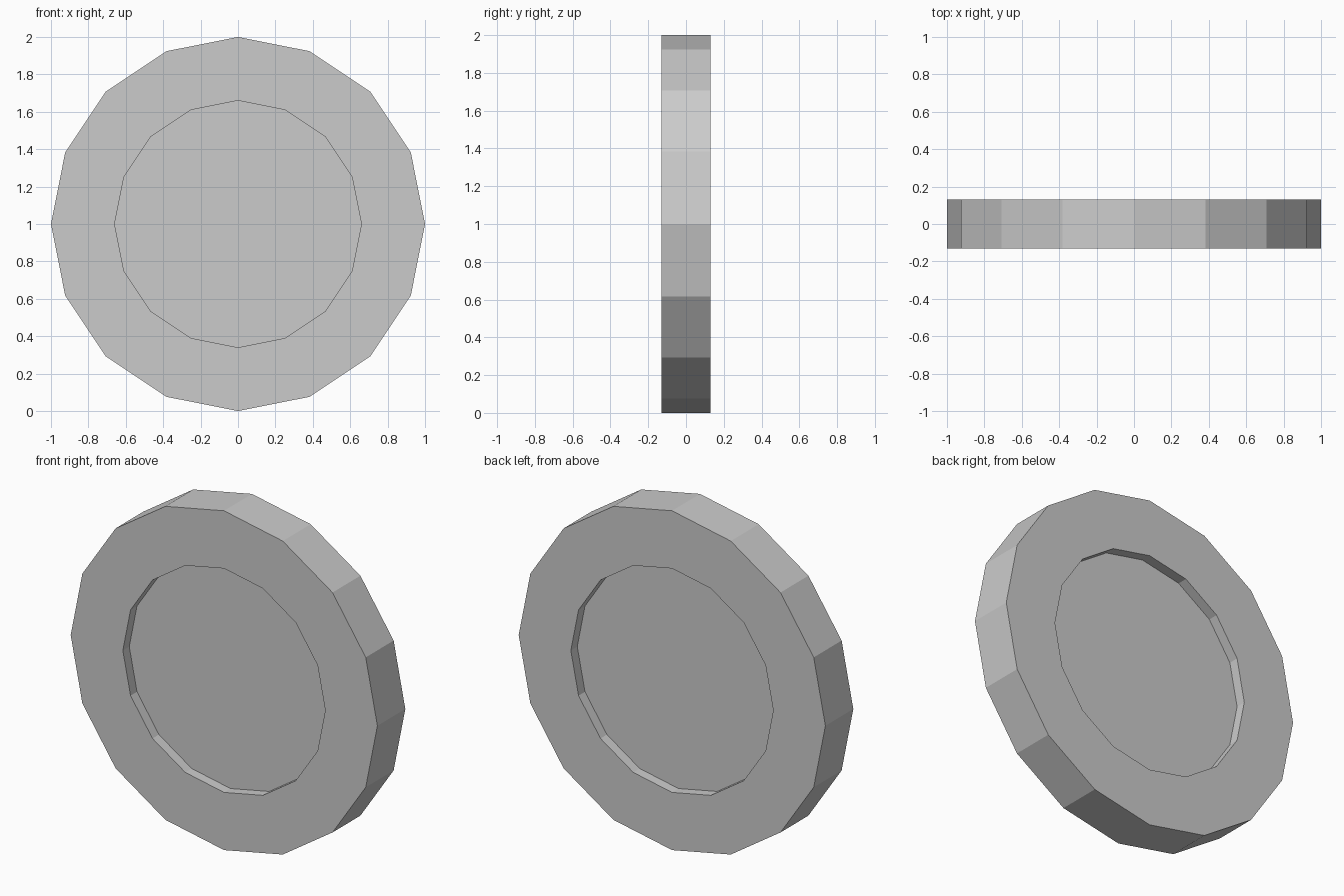
import bpy, bmesh
from math import pi
from mathutils import Matrix

if "Cube" in bpy.data.objects:
    bpy.data.objects.remove(bpy.data.objects["Cube"])

SIDES = 16
RADIUS, INNER, HALF, RECESS = 1.0, 0.66, 0.13, 0.06

# Solid 16-sided disc lying along y, standing on z = 0
bm = bmesh.new()
bmesh.ops.create_cone(bm, cap_ends=True, segments=SIDES, radius1=RADIUS,
                      radius2=RADIUS, depth=2 * HALF)
bmesh.ops.transform(bm, verts=bm.verts,
                    matrix=Matrix.Translation((0, 0, 1)) @ Matrix.Rotation(pi / 2, 4, 'X'))

# Sunken round panel on both the front and back faces
bm.normal_update()
caps = [f for f in bm.faces if abs(f.normal.y) > 0.9]
for cap in caps:
    inward = -cap.normal.copy()
    centre = cap.calc_center_median()
    # First inset makes the rim, second drops straight in as the recess wall
    for scale, depth in ((INNER / RADIUS, 0), (1, RECESS)):
        bmesh.ops.inset_individual(bm, faces=[cap], thickness=0.02)
        for v in cap.verts:
            off = v.co - centre
            off.y = 0
            radius = INNER
            v.co = centre + off.normalized() * radius + inward * depth

bmesh.ops.recalc_face_normals(bm, faces=bm.faces)
mesh = bpy.data.meshes.new("recessed_disc")
bm.to_mesh(mesh)
bm.free()
disc = bpy.data.objects.new("recessed_disc", mesh)
bpy.context.collection.objects.link(disc)
